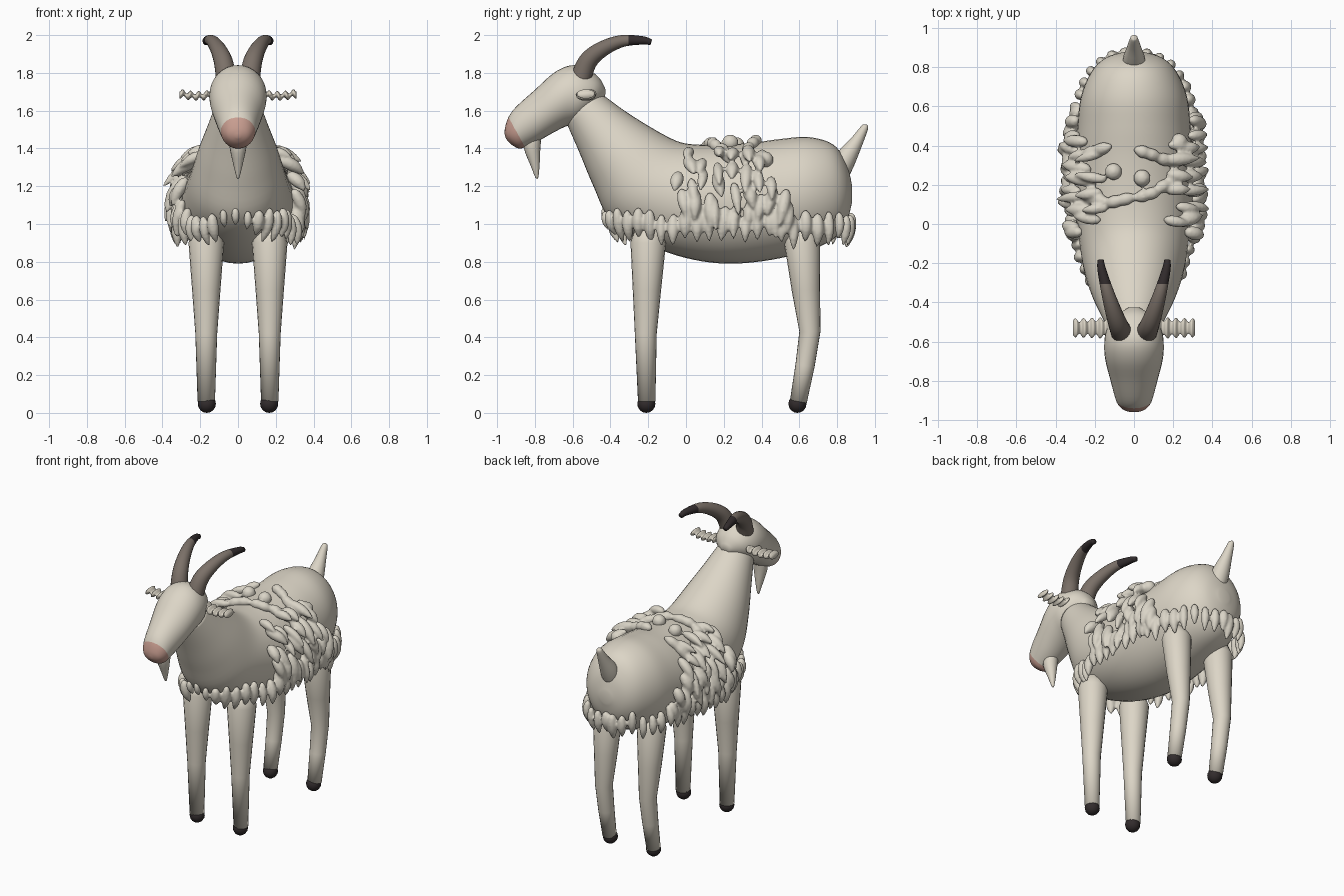
import bpy, bmesh, math, random
from mathutils import Vector
from mathutils.bvhtree import BVHTree

if "Cube" in bpy.data.objects:
    bpy.data.objects.remove(bpy.data.objects["Cube"])

random.seed(7)
V = Vector


def material(name, rgb):
    m = bpy.data.materials.new(name)
    m.diffuse_color = (*rgb, 1)
    m.use_nodes = True
    m.node_tree.nodes["Principled BSDF"].inputs["Base Color"].default_value = m.diffuse_color
    return m


CREAM = material("cream_coat", (0.72, 0.67, 0.57))
WOOL = material("wool", (0.70, 0.66, 0.57))
PINK = material("pink_nose", (0.58, 0.34, 0.28))
HORN = material("horn_brown", (0.20, 0.165, 0.14))
DARK = material("dark_keratin", (0.032, 0.025, 0.026))


def spline(rows, n):
    """Catmull-Rom through rows of numbers, n steps per span."""
    if n < 2:
        return rows
    out = []
    for i in range(len(rows) - 1):
        a, b, c, d = (rows[min(max(i + k, 0), len(rows) - 1)] for k in (-1, 0, 1, 2))
        for s in range(n):
            t = s / n
            out.append([0.5 * (2 * q + (r - p) * t + (2 * p - 5 * q + 4 * r - w) * t * t
                               + (3 * q - p - 3 * r + w) * t ** 3)
                        for p, q, r, w in zip(a, b, c, d)])
    return out + [list(rows[-1])]


def skin(bm, rings):
    """Join rings of points into a closed surface."""
    loops = [[bm.verts.new(p) for p in r] for r in rings]
    n = len(loops[0])
    for a, b in zip(loops, loops[1:]):
        for i in range(n):
            j = (i + 1) % n
            bm.faces.new((a[i], a[j], b[j], b[i]))
    bm.faces.new(loops[0])
    bm.faces.new(loops[-1])


def profile_rings(rows, n, sides):
    """Rows: top y, top z, bottom y, bottom z, half width."""
    rings = []
    for ty, tz, by, bz, w in spline(rows, n):
        c, h = V((0, ty + by, tz + bz)) / 2, V((0, ty - by, tz - bz)) / 2
        rings.append([c + h * math.cos(t) + V((w * math.sin(t), 0, 0))
                      for t in (2 * math.pi * k / sides for k in range(sides))])
    return rings


def tube_rings(rows, n, sides, ref=V((1, 0, 0))):
    """Rows: x, y, z, radius."""
    rows = spline(rows, n)
    pts = [V(r[:3]) for r in rows]
    rings = []
    for i, p in enumerate(pts):
        d = (pts[min(i + 1, len(pts) - 1)] - pts[max(i - 1, 0)]).normalized()
        u = d.cross(ref).normalized()
        v = d.cross(u)
        rings.append([p + rows[i][3] * (u * math.cos(t) + v * math.sin(t))
                      for t in (2 * math.pi * k / sides for k in range(sides))])
    return rings


def finish(name, bm, mats, rule=None):
    bmesh.ops.recalc_face_normals(bm, faces=bm.faces)
    for f in bm.faces:
        f.smooth = True
        if rule and rule(f.calc_center_median()):
            f.material_index = 1
    me = bpy.data.meshes.new(name)
    bm.to_mesh(me)
    ob = bpy.data.objects.new(name, me)
    for m in mats:
        me.materials.append(m)
    bpy.context.collection.objects.link(ob)
    return ob


def cut(bm, co, no):
    bmesh.ops.bisect_plane(bm, geom=bm.verts[:] + bm.edges[:] + bm.faces[:],
                           plane_co=co, plane_no=no)


# body and neck
bm = bmesh.new()
skin(bm, profile_rings([
    (-.46, 1.70, -.635, 1.54, .12), (-.34, 1.61, -.565, 1.38, .165),
    (-.20, 1.52, -.49, 1.20, .215), (-.05, 1.44, -.40, 1.02, .255),
    (.06, 1.42, -.22, .90, .28), (.20, 1.42, 0, .82, .30),
    (.35, 1.43, .22, .79, .30), (.50, 1.45, .45, .81, .29),
    (.65, 1.46, .65, .86, .27), (.78, 1.42, .78, .92, .215),
    (.85, 1.32, .85, 1.01, .14), (.88, 1.20, .88, 1.12, .04)], 5, 40))
bm.normal_update()
finish("body", bm, [CREAM])
tree = BVHTree.FromBMesh(bm)

# head with pink muzzle
bm = bmesh.new()
skin(bm, profile_rings([
    (-.425, 1.71, -.43, 1.66, .03), (-.46, 1.775, -.50, 1.60, .105),
    (-.53, 1.825, -.57, 1.54, .143), (-.61, 1.84, -.64, 1.515, .152),
    (-.70, 1.80, -.70, 1.485, .145), (-.80, 1.71, -.78, 1.44, .122),
    (-.90, 1.62, -.845, 1.41, .10), (-.94, 1.565, -.885, 1.40, .085),
    (-.958, 1.51, -.93, 1.425, .055), (-.96, 1.475, -.955, 1.455, .01)], 4, 32))
axis = V((0, -.87, -.48))
cut(bm, axis * .067, axis)
finish("head", bm, [CREAM, PINK], lambda c: c.dot(axis) > .067)

# beard and tail
bm = bmesh.new()
skin(bm, tube_rings([(0, -.81, 1.47, .045), (0, -.815, 1.41, .045), (0, -.80, 1.32, .026),
                     (0, -.79, 1.25, .009), (0, -.79, 1.24, .002)], 3, 16))
finish("beard", bm, [CREAM])
bm = bmesh.new()
skin(bm, tube_rings([(0, .81, 1.28, .06), (0, .845, 1.345, .056), (0, .90, 1.43, .036),
                     (0, .943, 1.505, .021), (0, .953, 1.52, .014), (0, .956, 1.526, .003)], 3, 18))
finish("tail", bm, [CREAM])

for s, side in ((1, "right"), (-1, "left")):
    # swept horns with dark tips
    bm = bmesh.new()
    skin(bm, tube_rings([(s * .06, -.56, 1.76, .056), (s * .078, -.52, 1.86, .050),
                         (s * .105, -.445, 1.925, .042), (s * .137, -.34, 1.968, .032),
                         (s * .165, -.23, 1.972, .022), (s * .17, -.185, 1.962, .016)], 5, 18))
    cut(bm, V((0, -.305, 0)), V((0, 1, 0)))
    finish("horn_" + side, bm, [HORN, DARK], lambda c: c.y > -.305)

    # ribbed ears
    bm = bmesh.new()
    rings = []
    for i in range(57):
        u = i / 56
        w = 2 * math.pi * u * 4.5
        ry, rz = .046 - .008 * u + .010 * math.sin(w), .017 + .004 * math.sin(w)
        z = 1.69 - .012 * math.sin(math.pi * u) + .008 * math.sin(w + 1.5)
        rings.append([(s * (.12 + .19 * u), -.53 + ry * math.cos(t), z + rz * math.sin(t))
                      for t in (2 * math.pi * k / 16 for k in range(16))])
    skin(bm, rings)
    finish("ear_" + side, bm, [CREAM])

    # legs and hooves
    for name, path, hy in (
            ("front", [(-.20, .995, .03), (-.20, .965, .072), (-.20, .90, .094), (-.207, .65, .075),
                       (-.213, .42, .058), (-.208, .06, .046)], -.21),
            ("hind", [(.61, .995, .03), (.61, .965, .072), (.615, .90, .094), (.635, .65, .075),
                      (.656, .43, .056), (.63, .25, .051), (.595, .06, .045)], .59)):
        bm = bmesh.new()
        skin(bm, tube_rings([(s * .168, y, z, r) for y, z, r in path], 1, 20))
        finish(f"{name}_leg_{side}", bm, [CREAM])
        bm = bmesh.new()
        bmesh.ops.create_uvsphere(bm, u_segments=12, v_segments=8, radius=.048)
        bmesh.ops.translate(bm, verts=bm.verts, vec=(s * .165, hy, .048))
        finish(f"{name}_hoof_{side}", bm, [DARK])

# wool: drop-shaped locks laid on the body, fused into one fleece
bm = bmesh.new()


def lock(p, n, down, length, r, out):
    rows = [(*(p + down * length * a + n * out * b), r * c) for a, b, c in (
        (-.12, .1, .15), (0, .3, .75), (.3, .7, 1), (.6, .95, .85), (.9, 1.05, .35), (1, 1.1, .1))]
    skin(bm, tube_rings(rows, 2, 10, ref=down.cross(n)))


def drape(n, p):
    g = V((0, 0, -1)) if abs(n.z) < .85 else V((math.copysign(1, p.x), 0, -.3))
    return (g - n * g.dot(n)).normalized()


# skirt of locks right round the body
last = None
for i in range(1200):
    a = 2 * math.pi * i / 1200
    p, n, _, _ = tree.ray_cast(V((0, .22, 1.06)), V((math.sin(a), math.cos(a), 0)))
    if last is None or (p - last).length > .062:
        last = p
        chest = n.y < -.75
        q = p + V((0, 0, random.uniform(-.03, .02)))
        size = .09 if chest else random.uniform(.12, .17)
        g = V((0, 0, -1))
        lock(q, n, (g - n * g.dot(n)).normalized(), size, .022 if chest else random.uniform(.026, .034),
             .02 + .04 * abs(n.x))

# saddle of locks down both flanks
for s in (1, -1):
    for k, (deg, y0, y1) in enumerate(((33, .02, .42), (49, -.02, .44), (65, -.04, .46),
                                       (80, -.05, .53), (94, -.06, .57))):
        y = y0 + (k % 2) * .03
        while y < y1:
            a = math.radians(deg + random.uniform(-6, 6))
            p, n, _, _ = tree.ray_cast(V((0, y, 1.12)), V((s * math.sin(a), 0, math.cos(a))))
            if random.random() > .1:
                d = (drape(n, p) + V((0, random.uniform(-.25, .25), 0))).normalized()
                lock(p, n, d, random.uniform(.11, .18), random.uniform(.026, .036),
                     random.uniform(.035, .055))
            y += random.uniform(.06, .08)

# lumpy belts over the back
for x0, x1, y0, y1 in ((-.26, -.11, .35, .40), (.0, .13, .385, .34), (.10, .24, .34, .31),
                       (-.26, -.12, .14, .11), (-.15, .01, .10, .14), (.0, .13, .13, .17),
                       (.10, .23, .17, .24), (-.27, -.19, .27, .20), (.20, .24, .42, .42),
                       (-.11, -.09, .27, .265), (.03, .05, .24, .23)):
    pts = []
    steps = 7
    for i in range(steps):
        t = i / (steps - 1)
        p, n, _, _ = tree.ray_cast(V((x0 + (x1 - x0) * t, y0 + (y1 - y0) * t, 2)), V((0, 0, -1)))
        pts.append((*(p + n * .012), (.01, .027, .034, .029, .033, .027, .01)[i]))
    if abs(x1 - x0) > .05:
        skin(bm, tube_rings(pts, 2, 10, ref=V((0, 0, 1))))
    else:
        ball = bmesh.ops.create_icosphere(bm, subdivisions=2, radius=.045)
        bmesh.ops.translate(bm, verts=ball["verts"], vec=pts[3][:3])

fleece = finish("fleece", bm, [WOOL])
rm = fleece.modifiers.new("fuse", 'REMESH')
rm.mode, rm.voxel_size, rm.use_smooth_shade = 'VOXEL', .009, True
sm = fleece.modifiers.new("soften", 'SMOOTH')
sm.factor, sm.iterations = .5, 2
